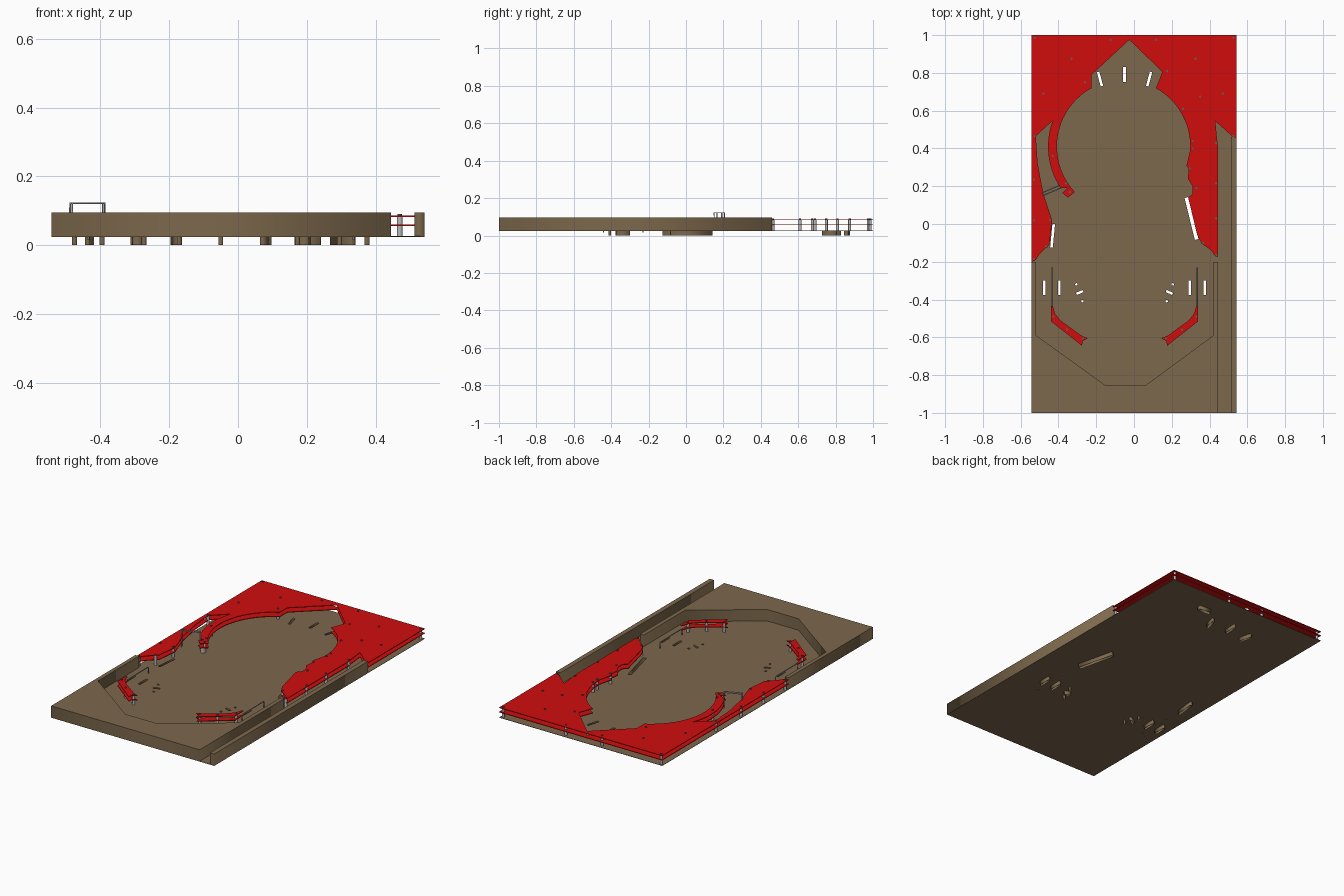
import bpy, bmesh, math
from mathutils import Matrix, Vector

if "Cube" in bpy.data.objects:
    bpy.data.objects.remove(bpy.data.objects["Cube"])

def material(name, rgb):
    m = bpy.data.materials.new(name)
    m.diffuse_color = (*rgb, 1)
    m.use_nodes = True
    m.node_tree.nodes["Principled BSDF"].inputs["Base Color"].default_value = m.diffuse_color
    return m

WOOD = material("brown wood", (0.205, 0.14, 0.073))
RED = material("red plastic", (0.63, 0.004, 0.004))
POST = material("light grey post", (0.5, 0.5, 0.5))
STEEL = material("steel wire", (0.32, 0.32, 0.32))
SCREW = material("dark screw", (0.11, 0.12, 0.11))
FLOOR = 0.025
HW = 0.542

def curve_object(name, paths, mat, closed, **settings):
    """Poly curve turned into a mesh."""
    cu = bpy.data.curves.new(name, 'CURVE')
    for k, v in settings.items():
        setattr(cu, k, v)
    for path in paths:
        sp = cu.splines.new('POLY')
        sp.points.add(len(path) - 1)
        for p, co in zip(sp.points, path):
            p.co = (co[0], co[1], co[2] if len(co) > 2 else 0, 1)
        sp.use_cyclic_u = closed
    tmp = bpy.data.objects.new(name + "_curve", cu)
    bpy.context.collection.objects.link(tmp)
    bpy.context.view_layer.update()
    me = bpy.data.meshes.new_from_object(tmp.evaluated_get(bpy.context.evaluated_depsgraph_get()))
    bpy.data.objects.remove(tmp)
    me.name = name
    me.materials.clear()
    me.materials.append(mat)
    ob = bpy.data.objects.new(name, me)
    bpy.context.collection.objects.link(ob)
    return ob

def plate(name, loops, z0, z1, mat, fill='BOTH'):
    ob = curve_object(name, loops, mat, True, dimensions='2D', fill_mode=fill, extrude=(z1 - z0) / 2)
    ob.data.transform(Matrix.Translation((0, 0, (z0 + z1) / 2)))
    return ob

def wire(name, paths, r, mat=STEEL):
    return curve_object(name, paths, mat, False, dimensions='3D', bevel_depth=r,
                        bevel_resolution=1, use_fill_caps=True)

def cylinders(name, spots, r, z0, z1, mat):
    bm = bmesh.new()
    for x, y in spots:
        bmesh.ops.create_cone(bm, cap_ends=True, segments=14, radius1=r, radius2=r, depth=z1 - z0,
                              matrix=Matrix.Translation((x, y, (z0 + z1) / 2)))
    me = bpy.data.meshes.new(name)
    bm.to_mesh(me)
    bm.free()
    me.materials.append(mat)
    ob = bpy.data.objects.new(name, me)
    bpy.context.collection.objects.link(ob)
    bpy.ops.object.select_all(action='DESELECT')
    ob.select_set(True)
    bpy.context.view_layer.objects.active = ob
    bpy.ops.object.shade_smooth_by_angle(angle=math.radians(40))
    return ob

def flip(path):
    """Mirror across the playfield centreline x = -0.05."""
    return [(-0.1 - p[0], *p[1:]) for p in path]

def slot(a, b, w):
    """Rectangular slot outline between two end points."""
    a, b = Vector(a), Vector(b)
    n = (b - a).normalized()
    n = Vector((-n.y, n.x)) * w / 2
    return [tuple(p) for p in (a + n, b + n, b - n, a - n)]

def arc(cx, cy, r, a0, a1, n):
    return [(cx + r * math.cos(math.radians(a0 + (a1 - a0) * i / n)),
             cy + r * math.sin(math.radians(a0 + (a1 - a0) * i / n))) for i in range(n + 1)]

def hole(x, y, r=0.007):
    return arc(x, y, r, 0, 324, 9)

# Playfield board with see-through slots, whose walls hang below it
paired = [slot((-0.19, 0.805), (-0.17, 0.73), 0.014),
          slot((-0.475, -0.3), (-0.475, -0.375), 0.014),
          slot((-0.395, -0.3), (-0.395, -0.375), 0.014),
          slot((-0.305, -0.37), (-0.27, -0.355), 0.013),
          hole(-0.305, -0.32), hole(-0.273, -0.408)]
slots = paired + [flip(s) for s in paired] + [
    slot((-0.05, 0.83), (-0.05, 0.752), 0.014),
    slot((-0.425, 0), (-0.437, -0.125), 0.014),
    slot((0.277, 0.14), (0.332, -0.082), 0.02),
    slot((0.165, 0.864), (0.24, 0.856), 0.024)]
board = [(-HW, -1), (HW, -1), (HW, 1), (-HW, 1)]
plate("playfield_board", [board] + slots, FLOOR - 0.001, FLOOR + 0.001, WOOD)
plate("slot_walls", slots, 0, FLOOR, WOOD, 'NONE')

# Wooden apron and shooter lane rail
apron = [(-HW, -1), (0.445, -1), (0.445, -0.2), (0.42, -0.2), (0.42, -0.59), (0.06, -0.855),
         (-0.15, -0.855), (-0.518, -0.59), (-0.518, -0.2), (-HW, -0.2)]
plate("apron", [apron], FLOOR, 0.095, WOOD)
plate("lane_rail", [[(0.513, -1), (HW, -1), (HW, 0.46), (0.513, 0.46)]], FLOOR, 0.095, WOOD)

# Red plastics: upper surround and two lower guides, each in two layers
surround = [(-HW, 1), (HW, 1), (HW, 0.46), (0.525, 0.46), (0.43, 0.545), (0.445, 0.4),
            (0.445, -0.175), (0.425, -0.165), (0.41, -0.14), (0.36, -0.105), (0.335, -0.06),
            (0.287, 0.14), (0.31, 0.16), (0.31, 0.2), (0.285, 0.24), (0.29, 0.29), (0.278, 0.31)]
surround += arc(-0.055, 0.41, 0.353, -3, 61, 16)
surround += [(0.15, 0.805), (-0.025, 0.975), (-0.225, 0.79)]
surround += arc(-0.055, 0.41, 0.353, 119, 223, 26)
surround += [(-0.35, 0.14), (-0.38, 0.165), (-0.355, 0.19)]
surround += arc(-0.055, 0.41, 0.4, 213, 160, 14)
surround += [(-0.52, 0.465), (-0.51, 0.32), (-0.48, 0.16), (-0.433, 0.02), (-0.448, -0.11),
             (-0.47, -0.13), (-0.5, -0.16), (-0.52, -0.19), (-HW, -0.2)]
guide = [(-0.44, -0.435), (-0.44, -0.515), (-0.275, -0.645), (-0.272, -0.62), (-0.245, -0.605),
         (-0.28, -0.59), (-0.39, -0.51), (-0.418, -0.475), (-0.43, -0.435)]
for label, z in (("lower", 0.056), ("upper", 0.082)):
    plate(label + "_surround_plastic", [surround], z, z + 0.004, RED)
    plate(label + "_guide_plastics", [guide, flip(guide)], z, z + 0.004, RED)

# Posts with screw heads holding the plastics
side = [(-0.43, -0.49), (-0.355, -0.56), (-0.27, -0.605), (-0.525, 0.985), (-0.525, 0.465)]
spots = side[:3] + flip(side[:3]) + side[3:] + [(-x, y) for x, y in side[3:]]
spots += [(-0.125, 0.975), (0.115, 0.975), (-0.33, 0.875), (0.325, 0.875), (-0.48, 0.69),
          (0.47, 0.69), (-0.26, 0.75), (0.175, 0.81), (0.35, 0.675), (0.26, 0.61),
          (-0.43, 0.36), (-0.53, 0.235), (-0.36, 0.215), (-0.34, 0.17), (-0.53, 0.02),
          (-0.445, 0.02), (-0.465, -0.12), (-0.53, -0.185), (0.31, 0.44), (0.31, 0.4),
          (0.435, 0.43), (0.295, 0.295), (0.33, 0.19), (0.435, 0.215), (0.435, 0.03),
          (0.365, -0.1), (0.435, -0.165)]
cylinders("support_posts", spots, 0.008, FLOOR, 0.082, POST)
cylinders("screw_heads", spots, 0.006, 0.08, 0.09, SCREW)
cylinders("arc_end_post", [(-0.347, 0.163)], 0.013, FLOOR, 0.056, POST)

# Wire lane guides, with legs poking through the board
rail = [(-0.435, -0.23, 0.015), (-0.435, -0.23, 0.058), (-0.435, -0.235, 0.063),
        (-0.435, -0.435, 0.063), (-0.435, -0.44, 0.058), (-0.435, -0.44, 0.015)]
wire("wire_lane_guides", [rail, flip(rail)], 0.003)

# Wire gate arching over the left lane
gate = []
for ox, oy in ((0.003, -0.007), (-0.003, 0.007)):
    a, b = (-0.485 + ox, 0.158 + oy), (-0.39 + ox, 0.198 + oy)
    gate.append([(*a, FLOOR), (*a, 0.122), (*b, 0.122), (*b, FLOOR)])
wire("wire_gate", gate, 0.003, POST)
